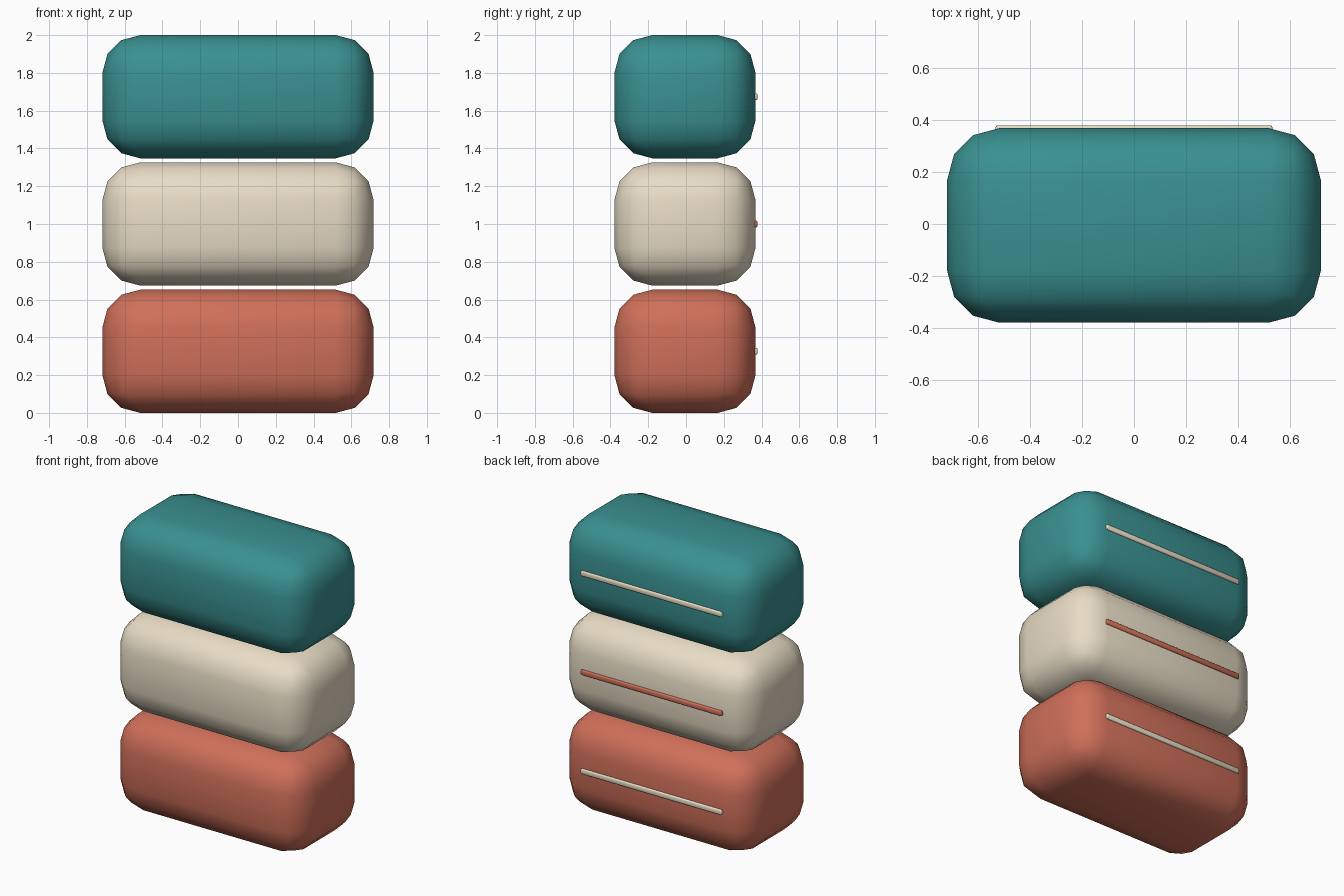
import bpy

if "Cube" in bpy.data.objects:
    bpy.data.objects.remove(bpy.data.objects["Cube"])


def material(name, rgb):
    mat = bpy.data.materials.new(name)
    mat.diffuse_color = (*rgb, 1)
    mat.use_nodes = True
    mat.node_tree.nodes["Principled BSDF"].inputs["Base Color"].default_value = mat.diffuse_color
    return mat


def rounded_box(name, centre, size, radius, segments, mat):
    bpy.ops.mesh.primitive_cube_add(size=1, location=centre)
    obj = bpy.context.object
    obj.name = name
    obj.scale = size
    bpy.ops.object.transform_apply(location=False, rotation=False, scale=True)
    bevel = obj.modifiers.new("Bevel", 'BEVEL')
    bevel.width = radius
    bevel.segments = segments
    bpy.ops.object.modifier_apply(modifier=bevel.name)
    bpy.ops.object.shade_smooth_by_angle(angle=0.8)
    obj.data.materials.append(mat)
    return obj


coral = material("coral", (0.62, 0.16, 0.10))
cream = material("cream", (0.81, 0.72, 0.56))
teal = material("teal", (0.042, 0.28, 0.28))

HEIGHT, PITCH = 0.652, 0.674
FRONT, BACK = -0.379, 0.368

# Stack of three cushions, each with a zip strip along the back
layers = [("bottom", coral, cream), ("middle", cream, coral), ("top", teal, cream)]
for i, (label, fabric, trim) in enumerate(layers):
    z = HEIGHT / 2 + i * PITCH
    rounded_box(label + "_cushion", (0, (FRONT + BACK) / 2, z),
                (1.436, BACK - FRONT, HEIGHT), 0.2, 3, fabric)
    rounded_box(label + "_zip", (0, 0.365, z), (1.064, 0.028, 0.036), 0.008, 2, trim)
